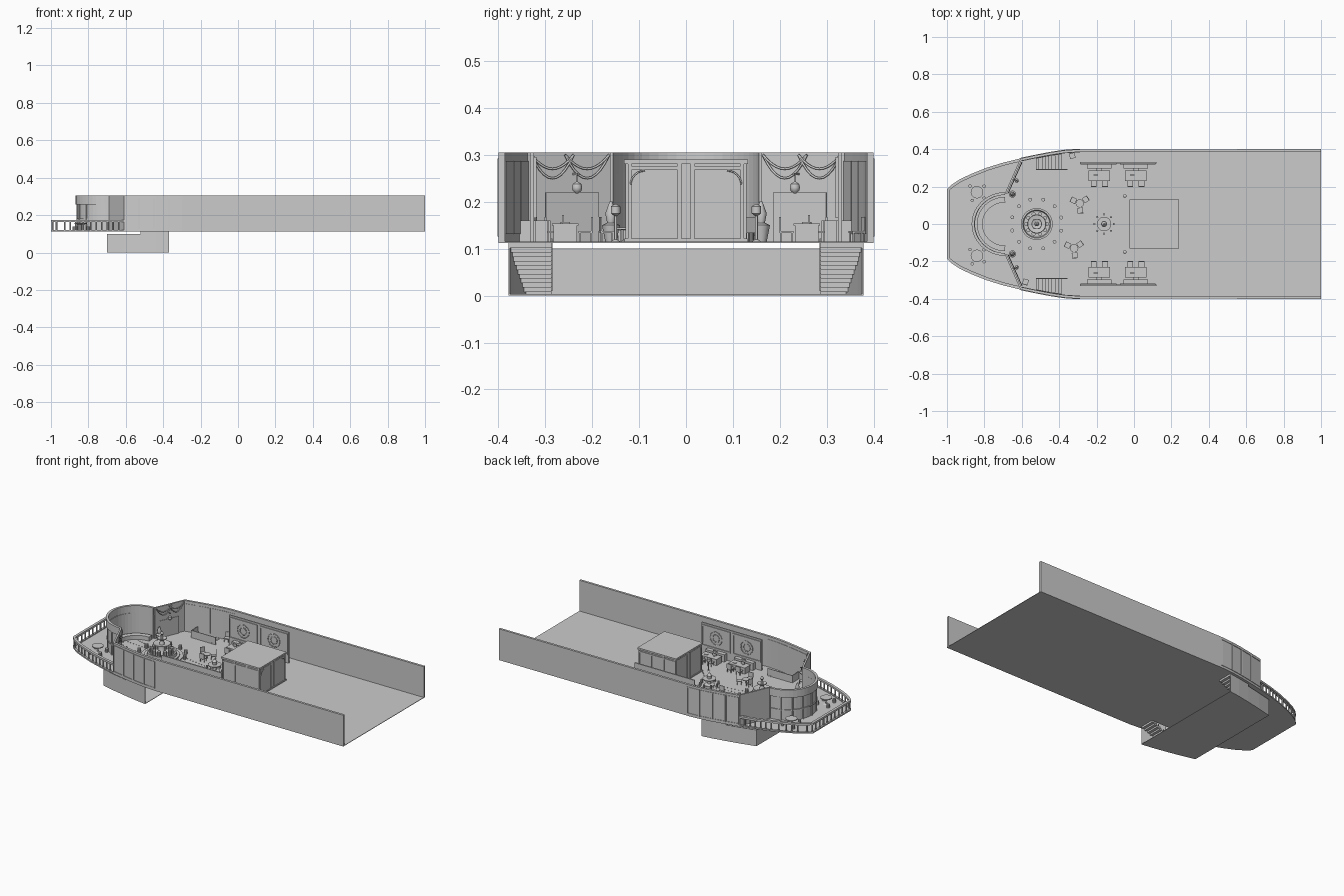
import bpy, bmesh
from math import sin, cos, pi, hypot, atan2

if "Cube" in bpy.data.objects:
    bpy.data.objects.remove(bpy.data.objects["Cube"])

FLOOR, TOP = 0.115, 0.305
HULL = [(-1, .185), (-.975, .21), (-.93, .24), (-.87, .268), (-.79, .3), (-.7, .328), (-.61, .35),
        (-.52, .369), (-.44, .384), (-.37, .394), (-.3, .399), (1, .4)]


def finish(name, bm, smooth=False):
    bmesh.ops.recalc_face_normals(bm, faces=bm.faces)
    me = bpy.data.meshes.new(name)
    bm.to_mesh(me)
    bm.free()
    ob = bpy.data.objects.new(name, me)
    bpy.context.collection.objects.link(ob)
    if smooth:
        bpy.ops.object.select_all(action='DESELECT')
        ob.select_set(True)
        bpy.context.view_layer.objects.active = ob
        bpy.ops.object.shade_smooth_by_angle(angle=0.6)
    return ob


def add_prism(bm, pts, z0, z1):
    lo = [bm.verts.new((x, y, z0)) for x, y in pts]
    hi = [bm.verts.new((x, y, z1)) for x, y in pts]
    bm.faces.new(lo)
    bm.faces.new(hi)
    for i in range(len(pts)):
        j = (i + 1) % len(pts)
        bm.faces.new((lo[i], lo[j], hi[j], hi[i]))


def rect(x, y, w, d, a=0):
    return [(x + u * cos(a) - v * sin(a), y + u * sin(a) + v * cos(a))
            for u, v in ((-w/2, -d/2), (w/2, -d/2), (w/2, d/2), (-w/2, d/2))]


def disc(x, y, r, n=12):
    return [(x + r * cos(2*pi*i/n), y + r * sin(2*pi*i/n)) for i in range(n)]


def prisms(name, parts):
    bm = bmesh.new()
    for pts, z0, z1 in parts:
        add_prism(bm, pts, z0, z1)
    return finish(name, bm)


def lathe(name, x, y, prof, n=24):
    bm = bmesh.new()
    rings = [[bm.verts.new((x + r*cos(2*pi*i/n), y + r*sin(2*pi*i/n), z)) for i in range(n)] for r, z in prof]
    for a, b in zip(rings, rings[1:]):
        for i in range(n):
            bm.faces.new((a[i], a[(i+1) % n], b[(i+1) % n], b[i]))
    bm.faces.new(rings[0])
    bm.faces.new(rings[-1])
    return finish(name, bm, True)


def offset(path, t):
    out = []
    for i, (x, y) in enumerate(path):
        a, b = path[max(i-1, 0)], path[min(i+1, len(path)-1)]
        dx, dy = b[0]-a[0], b[1]-a[1]
        l = hypot(dx, dy)
        out.append((x - dy/l*t, y + dx/l*t))
    return out


def wall(name, path, z0, z1, t):
    # upright strip of thickness t on the left of the path
    bm = bmesh.new()
    rows = [[bm.verts.new((x, y, z)) for x, y, z in ((*p, z0), (*p, z1), (*q, z1), (*q, z0))]
            for p, q in zip(path, offset(path, t))]
    for a, b in zip(rows, rows[1:]):
        for i in range(4):
            j = (i+1) % 4
            bm.faces.new((a[i], a[j], b[j], b[i]))
    bm.faces.new(rows[0])
    bm.faces.new(rows[-1])
    return finish(name, bm)


def tube(name, pts, r):
    cu = bpy.data.curves.new(name, 'CURVE')
    cu.dimensions = '3D'
    cu.bevel_depth, cu.bevel_resolution = r, 1
    sp = cu.splines.new('POLY')
    sp.points.add(len(pts)-1)
    for p, c in zip(sp.points, pts):
        p.co = (*c, 1)
    bpy.context.collection.objects.link(bpy.data.objects.new(name, cu))


def hull(x):
    for (x0, y0), (x1, y1) in zip(HULL, HULL[1:]):
        if x <= x1:
            return y0 + (y1-y0)*(x-x0)/(x1-x0)
    return .4


def mir(pts, s):
    return [(x, y*s) for x, y in pts]


def chair(x, y, a, z=FLOOR):
    f = lambda u, v: (x + u*cos(a) - v*sin(a), y + u*sin(a) + v*cos(a))
    parts = [(rect(x, y, .03, .03, a), z+.018, z+.023), (rect(*f(-.014, 0), .004, .03, a), z+.023, z+.052)]
    parts += [(rect(*f(u, v), .003, .003, a), z, z+.018) for u in (-.012, .012) for v in (-.012, .012)]
    prisms("chair", parts)


# main deck with two stair openings
deck = prisms("deck", [(HULL + mir(HULL[::-1], -1), .112, FLOOR)])
well = [(-.52, .29), (-.37, .29), (-.37, .378), (-.52, .354)]
cut = prisms("stair_cutter", [(mir(well, s), .05, .2) for s in (1, -1)])
cut.hide_render = True
mod = deck.modifiers.new("stair_openings", 'BOOLEAN')
mod.operation, mod.object = 'DIFFERENCE', cut
bpy.context.view_layer.objects.active = deck
bpy.ops.object.modifier_apply(modifier=mod.name)
bpy.data.objects.remove(cut)

# lower lobby: floor, forward wall
low = [(x, hull(x)-.016) for x in (-.7, -.61, -.52, -.44, -.37)]
prisms("lobby_floor", [(low + mir(low[::-1], -1), 0, .003)])
prisms("lobby_forward_wall", [(rect(-.698, 0, .004, 2*low[0][1]), 0, .1)])

for s in (1, -1):
    # side walls of the stairs and descending steps
    wall("stair_outer_wall_fore", mir(low[:3], s), 0, .1, -.003*s)
    wall("stair_outer_wall_aft", mir(low[2:], s), 0, .113, -.003*s)
    steps, posts = [], []
    for i in range(12):
        x, z = -.37 - i*.0175, .112 - i*.0093
        xb = x - .0175
        steps.append((mir([(x, .287), (x, hull(x)-.017), (xb, hull(xb)-.017), (xb, .287)], s), max(z-.011, 0), z))
        posts.append((rect(x-.009, .286*s, .003, .003), z, z+.035 if i > 7 else z+.01))
    prisms("stairs", steps)
    prisms("stair_balusters", posts)
    prisms("stairwell_guard", [(rect(-.44, .291*s, .17, .004), FLOOR, .16),
                               (rect(-.522, .327*s, .004, .07), FLOOR, .16)])

    # long hull walls and window panels
    wall("hull_wall", mir(HULL[6:], s), FLOOR, TOP, -.014*s)
    for k in range(4):
        x0 = -.605 + k*.08
        p = [(x0 + .075*i/3, hull(x0 + .075*i/3)*s) for i in range(4)]
        wall("window_sill", p, .126, .131, .003*s)
        wall("window_head", p, .287, .292, .003*s)
        for e in (p[0], p[-1]):
            prisms("window_jamb", [(rect(*e, .004, .006), .126, .292)])
        q = offset(p, -.014*s)
        wall("inner_window_panel", q, .131, .287, -.002*s)

    # diagonal bow walls with door, swags and lantern
    A, B = (-.61, .345), (-.69, .165)
    wall("diagonal_wall", mir([A, B], s), FLOOR, TOP, .01*s)
    P = lambda t, o=.014: (A[0]+(B[0]-A[0])*t + .914*o, (A[1]+(B[1]-A[1])*t - .406*o)*s)
    wall("bow_door", [P(.22), P(.85)], FLOOR, .22, .003*s)
    for t0, t1, d in ((.05, .55, .05), (.45, .97, .05), (.05, .55, .03), (.45, .97, .03)):
        tube("swag", [(*P(t0+(t1-t0)*i/10, .016), .3 - d*4*(i/10)*(1-i/10)) for i in range(11)], .0025)
    lx, ly = P(.56, .03)
    lathe("lantern", lx, ly, [(.003, .218), (.009, .223), (.011, .23), (.009, .238), (.003, .242), (.001, .243),
                              (.001, .26)], 12)
    prisms("lantern_bracket", [(rect(*P(.56, .02), .035, .004, -.42*s), .257, .261)])

    # bow tables with stools
    x, y = -.84, .17*s
    lathe("bow_table", x, y, [(.018, FLOOR), (.005, .12), (.005, .15), (.033, .152), (.033, .157)])
    prisms("bow_stools", [(disc(x+.05*cos(a), y+.05*sin(a), .009, 10), FLOOR, .138)
                          for a in (.7, 2.4, 4.2, 5.6)])

    # display partitions behind the desks
    prisms("partition", [(rect(-.085, .328*s, .41, .008), FLOOR, TOP)])
    for x in (-.19, .02):
        fy = .322*s
        prisms("partition_frame", [(rect(x, fy, .19, .006), .285, .295), (rect(x, fy, .19, .006), .165, .172),
                                   (rect(x-.093, fy, .006, .006), .165, .295),
                                   (rect(x+.093, fy, .006, .006), .165, .295)])
        for r in (.04, .022):
            tube("partition_ring", [(x+r*cos(i*pi/12), .322*s, .23+r*sin(i*pi/12)) for i in range(25)], .002)

    # desks with cabinets, desk items and chairs
    for x in (-.185, .01):
        prisms("desk", [(rect(x, .257*s, .115, .056), .149, .154),
                        (rect(x-.042, .257*s, .028, .05), FLOOR, .149),
                        (rect(x+.042, .257*s, .028, .05), FLOOR, .149),
                        (rect(x, .235*s, .06, .003), .125, .149)])
        prisms("desk_items", [(rect(x-.02, .262*s, .025, .004), .157, .172), (disc(x-.02, .262*s, .005), .154, .157),
                              (rect(x+.03, .255*s, .022, .016), .154, .157)])
        prisms("back_cabinet", [(rect(x, .308*s, .13, .025), FLOOR, .16)])
        chair(x, .285*s, pi/2 if s < 0 else -pi/2)
        for d in (-.03, .03):
            chair(x+d, .214*s, pi/2*s)

    # lounge group: small table with three armchairs
    x, y = (-.29, .11) if s > 0 else (-.32, -.13)
    lathe("lounge_table", x, y, [(.012, FLOOR), (.004, .118), (.004, .14), (.022, .141), (.022, .145)], 16)
    for k in range(3):
        a = .6 + k*2*pi/3
        chair(x+.038*cos(a), y+.038*sin(a), a+pi)
    chair(-.33 if s > 0 else -.58, .365*s if s > 0 else -.31, -1.3*s)
    lathe("planter", -.65, .16*s, [(.012, FLOOR), (.017, .14), (.019, .15), (.008, .155), (.012, .175), (.003, .2)], 12)

    # lamp posts beside the kiosk
    lathe("lamp_post", -.05, .15*s, [(.01, FLOOR), (.003, .12), (.003, .17), (.01, .175), (.01, .19), (.002, .195)], 12)

# rounded bow wall with thicker header, and bench inside
arc = lambda a, b, n=24: [(-.69 - a*sin(pi*i/n), b*cos(pi*i/n)) for i in range(n+1)]
wall("bow_wall", arc(.168, .163), FLOOR, .26, .008)
wall("bow_wall_header", arc(.178, .17), .258, TOP, .015)
wall("bow_wall_sill", arc(.173, .167), .175, .182, .006)
wall("bow_bench", arc(.15, .145), FLOOR, .14, .03)
prisms("bow_mullions", [(rect(*p, .006, .006, 0), .115, .26) for p in arc(.17, .165, 8)])

# bow railing
rail = HULL[6::-1] + mir(HULL[:7], -1)
wall("rail_top", rail, .163, .175, .016)
wall("rail_foot", rail, FLOOR, .12, .012)
posts = []
for (x0, y0), (x1, y1) in zip(offset(rail, .008), offset(rail, .008)[1:]):
    n = max(1, round(hypot(x1-x0, y1-y0)/.036))
    posts += [(disc(x0+(x1-x0)*i/n, y0+(y1-y0)*i/n, .0045, 8), .118, .164) for i in range(n)]
prisms("rail_posts", posts)

# tiered fountain with ring of stools
FX = -.52
lathe("fountain", FX, 0, [(.12, FLOOR), (.12, .12), (.1, .12), (.1, .126), (.085, .126), (.085, .145), (.075, .145),
                          (.07, .132), (.03, .132), (.018, .15), (.018, .175), (.05, .19), (.048, .193), (.015, .188),
                          (.01, .21), (.028, .222), (.026, .225), (.007, .22), (.006, .245), (.011, .252),
                          (.003, .265)], 32)
prisms("fountain_jets", [(disc(FX+.055*cos(k*pi/5), .055*sin(k*pi/5), .011, 10), .13, .165) for k in range(10)])
prisms("fountain_stools", [(disc(FX+.135*cos(k*pi/6+.26), .135*sin(k*pi/6+.26), .01, 10), FLOOR, .14)
                           for k in range(12)])

# round centre table with stools
TX = -.16
lathe("centre_table", TX, 0, [(.03, FLOOR), (.03, .12), (.01, .125), (.01, .15), (.038, .152), (.038, .158),
                              (.012, .158), (.014, .175), (.004, .19)])
prisms("centre_stools", [(disc(TX+.052*cos(k*pi/4), .052*sin(k*pi/4), .006, 8), FLOOR, .137) for k in range(8)])

# floor light studs radiating from fountain and table
studs = []
for x0, y0, x1, y1 in ((-.4, .05, -.2, .015), (-.4, 0, -.2, 0), (-.12, .03, -.03, .12), (-.64, .03, -.82, .04),
                       (-.63, .06, -.78, .1)):
    for s in (1, -1):
        studs += [(disc(x0+(x1-x0)*i/9, (y0+(y1-y0)*i/9)*s, .003, 6), FLOOR, .118) for i in range(10)]
prisms("floor_studs", studs)

# central kiosk with panelled sides and double doors
prisms("kiosk", [(rect(.108, 0, .255, .25), FLOOR, .283), (rect(.108, 0, .264, .264), .28, .29),
                 (rect(.108, 0, .262, .262), FLOOR, .122)])
frames = []
for s in (1, -1):
    for x in (-.02, .236):
        for y in (.014, .12):
            frames.append((rect(x, y*s, .006, .008), FLOOR, .28))
        frames.append((rect(x, .067*s, .006, .106), .268, .276))
    for x in (-.015, .065, .15, .231):
        frames.append((rect(x, .126*s, .008, .006), FLOOR, .28))
    frames.append((rect(.108, .126*s, .25, .006), .262, .27))
prisms("kiosk_frames", frames)
for s in (1, -1):
    tube("door_arch", [(.239, s*(.118-.03+.03*cos(i*pi/12)-.0), .236+.03*sin(i*pi/12)) for i in range(7)], .002)
